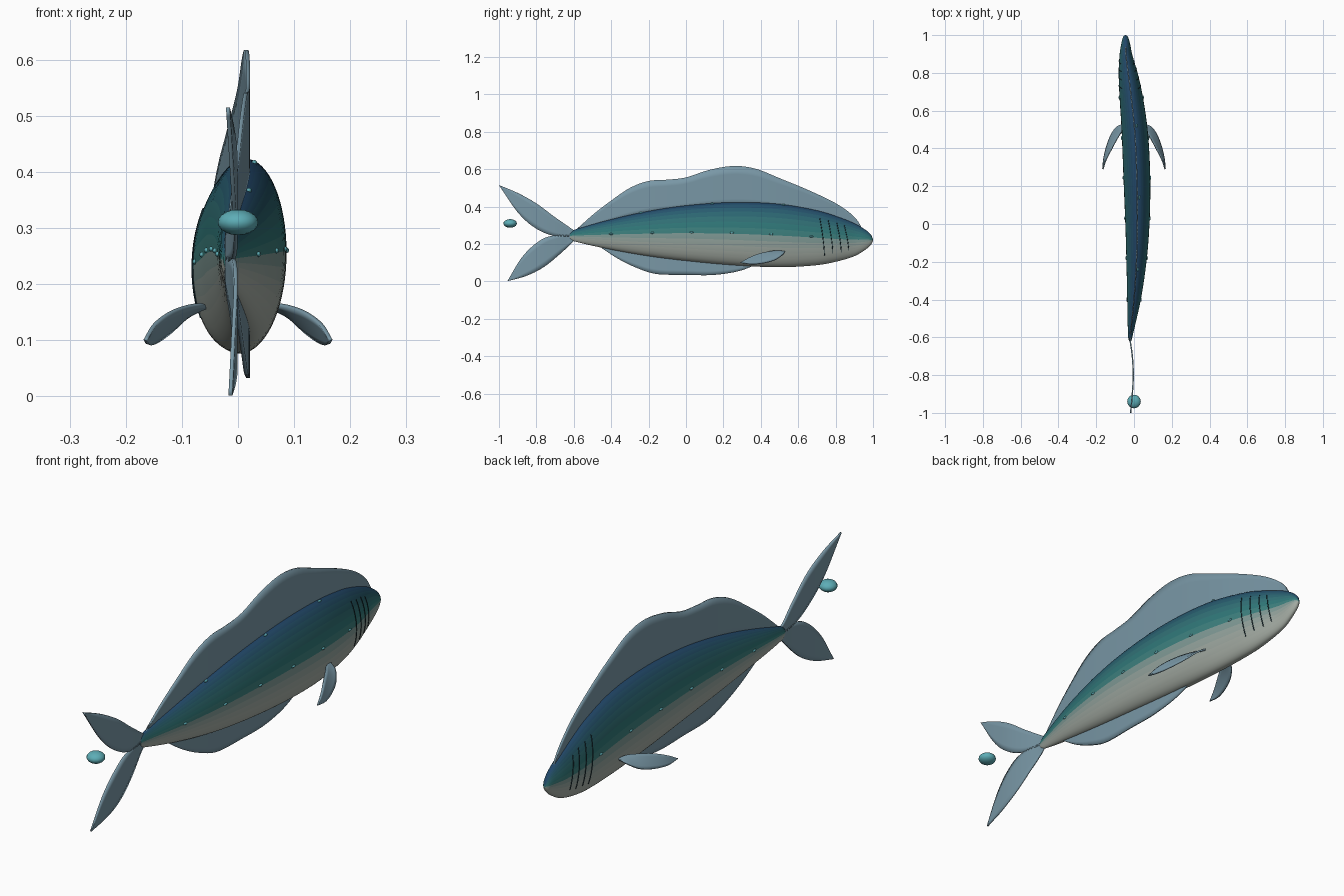
import bpy, bmesh, math
from mathutils import Vector

if "Cube" in bpy.data.objects:
    bpy.data.objects.remove(bpy.data.objects["Cube"])

# body stations: y, centre x, half width, top z, bottom z
BODY = [(-0.62, -0.02, 0.006, 0.258, 0.228), (-0.6, -0.02, 0.011, 0.275, 0.215),
        (-0.4, 0.0, 0.036, 0.332, 0.17), (-0.2, 0.013, 0.053, 0.376, 0.135),
        (0.0, 0.018, 0.064, 0.406, 0.11), (0.25, 0.015, 0.071, 0.423, 0.087),
        (0.5, 0.003, 0.069, 0.414, 0.076), (0.7, -0.018, 0.06, 0.38, 0.087),
        (0.8, -0.031, 0.05, 0.35, 0.105), (0.9, -0.043, 0.033, 0.311, 0.135),
        (0.96, -0.044, 0.022, 0.276, 0.17), (0.99, -0.045, 0.013, 0.248, 0.197),
        (1.0, -0.045, 0.003, 0.226, 0.216)]
# spine curve behind the body
TAIL_X = [(-1.0, -0.018), (-0.9, -0.009), (-0.8, -0.004), (-0.7, -0.009), (-0.62, -0.02)]


def interp(pts, y):
    """Smooth cubic interpolation of table rows by first column."""
    y = min(max(y, pts[0][0]), pts[-1][0])
    i = max(k for k in range(len(pts) - 1) if pts[k][0] <= y)

    def slope(k, c):
        a, b = pts[max(k - 1, 0)], pts[min(k + 1, len(pts) - 1)]
        return (b[c] - a[c]) / (b[0] - a[0])
    p, q = pts[i], pts[i + 1]
    h = q[0] - p[0]
    t = (y - p[0]) / h
    return [p[c] * (2*t**3 - 3*t*t + 1) + q[c] * (3*t*t - 2*t**3)
            + h * slope(i, c) * (t**3 - 2*t*t + t) + h * slope(i + 1, c) * (t**3 - t*t)
            for c in range(1, len(p))]


def spine(y):
    return interp(BODY, y)[0] if y > -0.62 else interp(TAIL_X, y)[0]


def surface(y, a, k=1.0):
    """Point on the body skin; a = angle up from the +x side."""
    cx, w, top, bot = interp(BODY, y)
    return Vector((cx + k * w * math.cos(a), y,
                   (top + bot) / 2 + k * (top - bot) / 2 * math.sin(a)))


def material(name, rgb):
    m = bpy.data.materials.new(name)
    m.diffuse_color = (*rgb, 1)
    m.use_nodes = True
    m.node_tree.nodes["Principled BSDF"].inputs["Base Color"].default_value = m.diffuse_color
    return m


def finish(name, bm, mats):
    bmesh.ops.recalc_face_normals(bm, faces=bm.faces)
    for f in bm.faces:
        f.smooth = True
    me = bpy.data.meshes.new(name)
    bm.to_mesh(me)
    bm.free()
    for m in mats:
        me.materials.append(m)
    ob = bpy.data.objects.new(name, me)
    bpy.context.collection.objects.link(ob)
    return ob


def resample(pts, n):
    rows = [(i / (len(pts) - 1), *p) for i, p in enumerate(pts)]
    return [Vector(interp(rows, i / n)) for i in range(n + 1)]


def fin(name, edge_a, edge_b, n=36, cols=5):
    """Thin membrane lofted between two edges; (y, z) edges follow the spine."""
    bm = bmesh.new()
    grid = []
    for a, b in zip(resample(edge_a, n), resample(edge_b, n)):
        row = []
        for j in range(cols + 1):
            p = a.lerp(b, j / cols)
            row.append(bm.verts.new(p if len(p) == 3 else (spine(p[0]), p[0], p[1])))
        grid.append(row)
    for r, s in zip(grid, grid[1:]):
        for j in range(cols):
            bm.faces.new((r[j], r[j + 1], s[j + 1], s[j]))
    bmesh.ops.remove_doubles(bm, verts=bm.verts, dist=0.0005)
    ob = finish(name, bm, [fin_mat])
    mod = ob.modifiers.new("thickness", 'SOLIDIFY')
    mod.thickness, mod.offset = 0.007, 0
    return ob


def ball(name, loc, scale, mat, seg=12, rings=8):
    bm = bmesh.new()
    bmesh.ops.create_uvsphere(bm, u_segments=seg, v_segments=rings, radius=1)
    ob = finish(name, bm, [mat])
    ob.location, ob.scale = loc, scale
    return ob


fin_mat = material("fin_membrane", (0.19, 0.31, 0.38))
glow_mat = material("lure_teal", (0.11, 0.42, 0.47))
gill_mat = material("gill_dark", (0.01, 0.03, 0.04))

# skin colour bands from belly to back
SHADES = [(-1, 0.42, 0.46, 0.41), (-0.5, 0.36, 0.41, 0.37), (-0.1, 0.22, 0.33, 0.31),
          (0.05, 0.06, 0.23, 0.22), (0.5, 0.03, 0.16, 0.18), (1, 0.015, 0.06, 0.14)]
BANDS = 16
skin = [material(f"skin_{i}", interp(SHADES, math.sin(math.pi * ((i + 0.5) / BANDS - 0.5))))
        for i in range(BANDS)]

# body
N, SEG = 64, 64
bm = bmesh.new()
loops = []
for i in range(N + 1):
    y = 0.19 - 0.81 * math.cos(math.pi * i / N)
    loops.append([bm.verts.new(surface(y, 2 * math.pi * j / SEG - math.pi / 2)) for j in range(SEG)])
for r, s in zip(loops, loops[1:]):
    for j in range(SEG):
        k = (j + 1) % SEG
        f = bm.faces.new((r[j], r[k], s[k], s[j]))
        f.material_index = min(j, SEG - 1 - j) * BANDS * 2 // SEG
for end in (loops[0], loops[-1]):
    bm.faces.new(end).material_index = BANDS // 2
finish("body", bm, skin)

# back fin and belly fin, rooted inside the body
back = [(-0.61, 0.255), (-0.5, 0.355), (-0.4, 0.432), (-0.3, 0.5), (-0.2, 0.537), (-0.1, 0.544),
        (0, 0.556), (0.12, 0.595), (0.25, 0.617), (0.37, 0.603), (0.5, 0.552), (0.65, 0.49),
        (0.8, 0.418), (0.9, 0.345), (0.95, 0.27)]
fin("back_fin", back, [(y, surface(y, math.pi / 2, 0.85).z) for y, z in back], 60)
belly = [(-0.46, 0.185), (-0.37, 0.125), (-0.27, 0.075), (-0.16, 0.04), (0, 0.035), (0.14, 0.034),
         (0.27, 0.052), (0.36, 0.083), (0.42, 0.11)]
fin("belly_fin", belly, [(y, surface(y, -math.pi / 2, 0.7).z) for y, z in belly])

# tail lobes
fin("tail_upper_lobe",
    [(-0.58, 0.26), (-0.7, 0.343), (-0.8, 0.417), (-0.9, 0.473), (-1.0, 0.515)],
    [(-0.58, 0.24), (-0.71, 0.245), (-0.81, 0.288), (-0.9, 0.37), (-1.0, 0.515)])
fin("tail_lower_lobe",
    [(-0.58, 0.25), (-0.72, 0.243), (-0.8, 0.205), (-0.88, 0.125), (-0.955, 0.001)],
    [(-0.58, 0.235), (-0.67, 0.15), (-0.76, 0.077), (-0.85, 0.031), (-0.955, 0.001)])

# paired side fins
for s, side in ((1, "right"), (-1, "left")):
    up = [(0.055, 0.53, 0.16), (0.066, 0.49, 0.163), (0.09, 0.45, 0.16), (0.12, 0.395, 0.149),
          (0.148, 0.34, 0.128), (0.165, 0.29, 0.1)]
    low = [(0.055, 0.53, 0.16), (0.09, 0.515, 0.142), (0.12, 0.475, 0.115), (0.143, 0.415, 0.098),
           (0.159, 0.35, 0.092), (0.165, 0.29, 0.1)]
    fin(f"side_fin_{side}", *[[(s * x, y, z) for x, y, z in e] for e in (up, low)], n=24)

# light spots along the flanks and back
for i, y in enumerate((-0.4, -0.18, 0.03, 0.245, 0.455, 0.67)):
    for side, a in (("right", 0.03), ("left", math.pi - 0.03)):
        ball(f"flank_spot_{side}_{i}", surface(y, a), (0.005, 0.011, 0.005), glow_mat)
for i, y in enumerate((-0.24, 0.14, 0.52)):
    ball(f"back_spot_{i}", surface(y, 1.4), (0.005, 0.011, 0.005), glow_mat)

# gill slits
for i, (y, lo, hi) in enumerate(((0.74, 0.14, 0.335), (0.785, 0.15, 0.325),
                                 (0.83, 0.155, 0.315), (0.87, 0.165, 0.3))):
    for side in ("right", "left"):
        cu = bpy.data.curves.new(f"gill_{side}_{i}", 'CURVE')
        cu.dimensions, cu.bevel_depth, cu.bevel_resolution = '3D', 0.0022, 1
        sp = cu.splines.new('POLY')
        sp.points.add(10)
        for k, pt in enumerate(sp.points):
            t = k / 10
            yy = y - 0.024 * t ** 1.5
            _, _, top, bot = interp(BODY, yy)
            v = (lo + (hi - lo) * t - (top + bot) / 2) * 2 / (top - bot)
            a = math.asin(max(-1, min(1, v)))
            pt.co = (*surface(yy, a if side == "right" else math.pi - a), 1)
        cu.materials.append(gill_mat)
        bpy.context.collection.objects.link(bpy.data.objects.new(f"gill_{side}_{i}", cu))

# floating lure orb behind the tail
ball("lure_orb", (0, -0.94, 0.31), (0.036, 0.036, 0.023), glow_mat, 16, 10)
